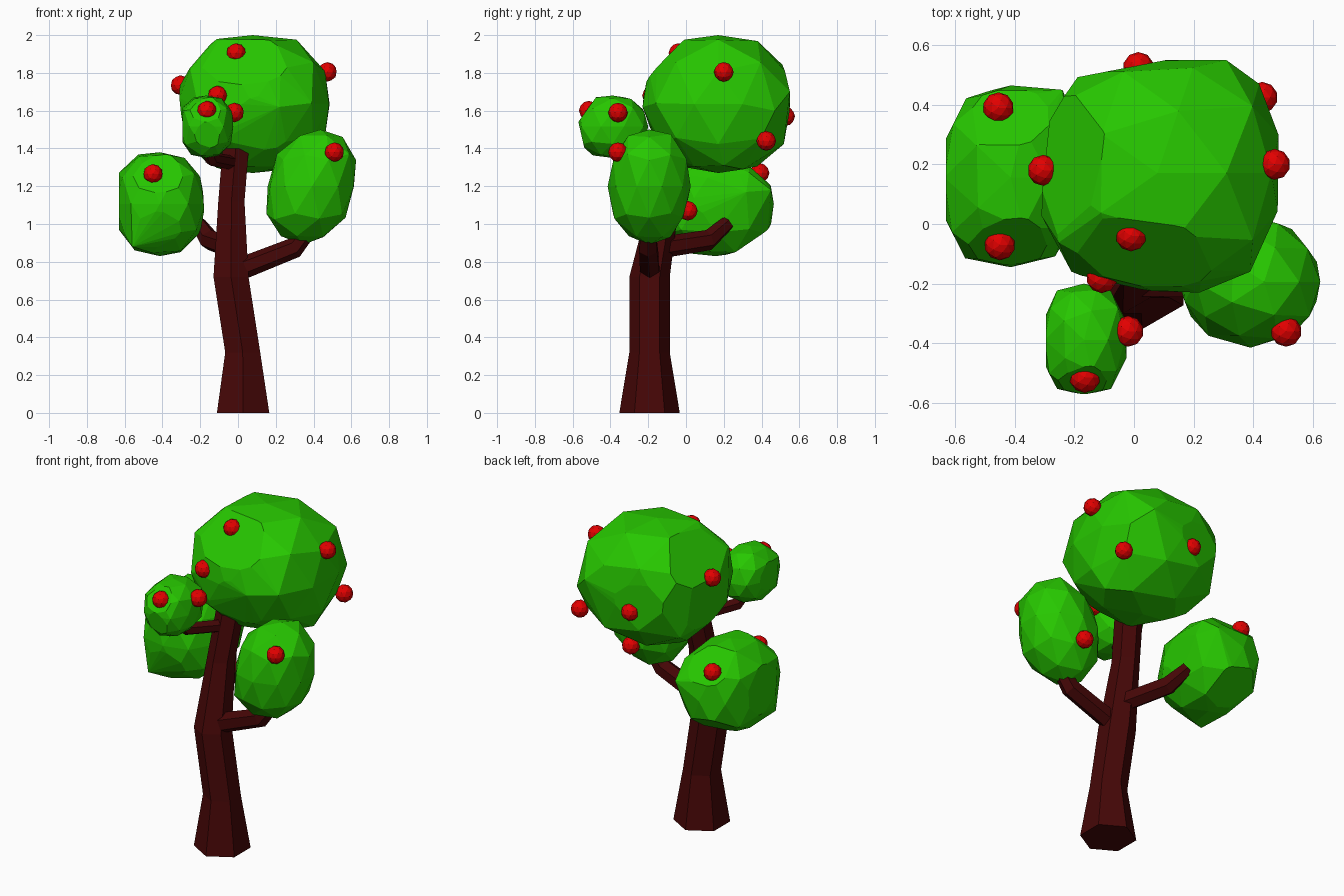
import bpy, bmesh, random
from math import cos, sin, pi
from mathutils import Vector

random.seed(4)
cube = bpy.data.objects.get("Cube")
if cube:
    bpy.data.objects.remove(cube)


def material(name, colour):
    m = bpy.data.materials.new(name)
    m.use_nodes = True
    m.diffuse_color = colour
    m.node_tree.nodes["Principled BSDF"].inputs["Base Color"].default_value = colour
    return m


BARK = material("dark red bark", (0.06, 0.002, 0.002, 1))
LEAF = material("leaf green", (0.02, 0.57, 0, 1))
FRUIT = material("fruit red", (0.76, 0, 0, 1))


def finish(name, bm, mat):
    bmesh.ops.recalc_face_normals(bm, faces=bm.faces[:])
    mesh = bpy.data.meshes.new(name)
    bm.to_mesh(mesh)
    bm.free()
    mesh.materials.append(mat)
    ob = bpy.data.objects.new(name, mesh)
    bpy.context.collection.objects.link(ob)
    return ob


def limb(name, stations, level=False):
    """Six-sided tube through (x, y, z, radius) stations."""
    bm = bmesh.new()
    pts = [Vector(s[:3]) for s in stations]
    rings = []
    for i, p in enumerate(pts):
        along = pts[min(i + 1, len(pts) - 1)] - pts[max(i - 1, 0)]
        turn = Vector((0, 0, 1) if level else along).to_track_quat('Z', 'Y')
        ring = []
        for k in range(6):
            a = pi * (k / 3 + 1 / 6)
            off = Vector((cos(a), sin(a), 0)) * stations[i][3]
            ring.append(bm.verts.new(p + (off if level else turn @ off)))
        rings.append(ring)
    for lo, hi in zip(rings, rings[1:]):
        for k in range(6):
            j = (k + 1) % 6
            bm.faces.new((lo[k], lo[j], hi[j], hi[k]))
    bm.faces.new(rings[0])
    bm.faces.new(rings[-1])
    return finish(name, bm, BARK)


def crown(name, low, high, power, cuts=(), corners=(), lean=0):
    """Faceted leaf clump: squarish ball, sliced by planes, fitted to a box, with extra corners."""
    ball = bmesh.new()
    bmesh.ops.create_icosphere(ball, subdivisions=2, radius=1)
    for v in ball.verts:
        size = sum(abs(c) ** power for c in v.co) ** (1 / power)
        v.co *= random.uniform(0.97, 1.03) / size
    for normal, dist in cuts:
        n = Vector(normal).normalized()
        bmesh.ops.bisect_plane(ball, geom=ball.verts[:] + ball.edges[:] + ball.faces[:],
                               plane_co=n * dist, plane_no=n, clear_outer=True)
    points = [v.co + Vector((lean * v.co.z, 0, 0)) for v in ball.verts]
    ball.free()
    small = [min(p[i] for p in points) for i in range(3)]
    large = [max(p[i] for p in points) for i in range(3)]
    bm = bmesh.new()
    for p in points:
        bm.verts.new([low[i] + (high[i] - low[i]) * (p[i] - small[i]) / (large[i] - small[i])
                      for i in range(3)])
    for c in corners:
        bm.verts.new(c)
    hull = bmesh.ops.convex_hull(bm, input=bm.verts[:])
    spare = {g for g in hull["geom_interior"] + hull["geom_unused"]
             if isinstance(g, bmesh.types.BMVert)}
    bmesh.ops.delete(bm, geom=list(spare), context='VERTS')
    bmesh.ops.dissolve_limit(bm, angle_limit=0.06, verts=bm.verts[:], edges=bm.edges[:])
    return finish(name, bm, LEAF)


# Trunk and branches
limb("trunk", [(0.027, -0.193, 0, 0.16), (0.025, -0.193, 0.32, 0.107),
               (-0.037, -0.193, 0.72, 0.107), (-0.035, -0.115, 1.12, 0.08),
               (-0.012, -0.06, 1.4, 0.08)], level=True)
limb("left_branch", [(-0.03, -0.19, 0.745, 0.06), (0.3, -0.2, 0.875, 0.055),
                     (0.38, -0.2, 0.98, 0.045)])
limb("right_branch", [(-0.02, -0.17, 0.87, 0.058), (-0.15, 0.12, 0.915, 0.055),
                      (-0.21, 0.22, 1.005, 0.04)])
limb("front_branch", [(-0.01, -0.08, 1.32, 0.038), (-0.14, -0.3, 1.345, 0.038),
                      (-0.17, -0.37, 1.42, 0.03)])

# Leaf clumps
crown("main_crown", (-0.31, -0.225, 1.27), (0.485, 0.55, 2.0), 2.5,
      [((-1, 0.1, -0.1), 0.9), ((-0.1, -0.76, 0.65), 0.92), ((-0.82, 0.1, 0.57), 0.91),
       ((-0.6, -0.3, -0.75), 0.92), ((-0.2, 1, 0), 0.93), ((0.1, -1, -0.3), 0.93)],
      [(0.42, 0.47, 1.6), (0.31, 0.55, 1.7), (-0.21, -0.16, 1.62), (0.22, -0.23, 1.62),
       (0.38, 0.2, 1.31), (0.39, -0.16, 1.64)])
crown("right_crown", (-0.63, -0.145, 0.83), (-0.18, 0.465, 1.38), 2.6,
      [((-1, 0, 0), 0.9), ((0, -0.8, 0.55), 0.9), ((0, -0.9, -0.4), 0.93),
       ((0, 0.7, 0.7), 0.92), ((1, 0.1, 0.1), 0.92), ((-0.1, 0.6, -0.8), 0.9)],
      [(-0.185, 0.32, 1.17), (-0.24, 0.45, 1.18), (-0.56, -0.08, 0.88)])
crown("left_crown", (0.15, -0.415, 0.89), (0.625, 0.025, 1.5), 2.15, lean=0.2)
crown("small_crown", (-0.295, -0.57, 1.35), (-0.025, -0.2, 1.68), 2.6,
      [((-1, 0, 0), 0.9), ((0, -0.8, 0.5), 0.9), ((0, -1, -0.2), 0.92)])

# Fruit
fruit_places = [
    (-0.01, -0.04, 1.905), (-0.305, 0.18, 1.735), (0.472, 0.2, 1.805), (-0.108, -0.18, 1.68),
    (-0.165, -0.515, 1.6), (-0.02, -0.36, 1.59), (0.51, -0.36, 1.38), (-0.45, -0.07, 1.265),
    (-0.455, 0.39, 1.27), (0.43, 0.425, 1.44), (0.015, 0.525, 1.57), (0.37, 0.01, 1.07)]
for i, place in enumerate(fruit_places):
    bm = bmesh.new()
    bmesh.ops.create_icosphere(bm, subdivisions=2, radius=0.052)
    finish(f"fruit_{i + 1}", bm, FRUIT).location = place
